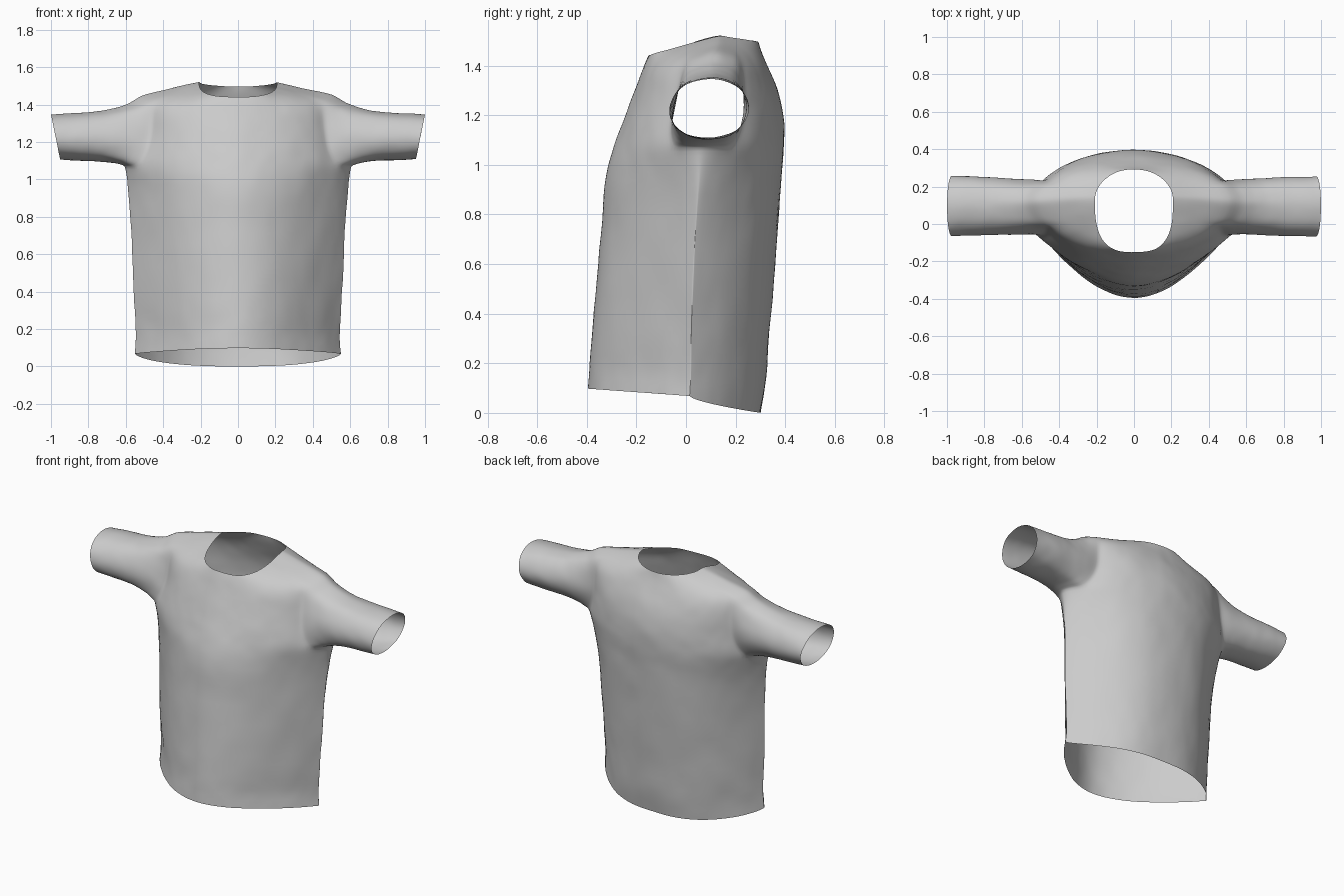
import bpy, bmesh, math

if "Cube" in bpy.data.objects:
    bpy.data.objects.remove(bpy.data.objects["Cube"])

N = 40
# body rings: half width, side y, side z, front y, front z, front roundness, back y, back z, back roundness
RINGS = [
    (.552, .015, .068, -.400, .098, 1.40, .302, .00, 1.7),
    (.540, .02, .16, -.390, .20, 1.40, .322, .13, 1.7),
    (.556, .02, .32, -.382, .34, 1.40, .336, .32, 1.7),
    (.565, .03, .60, -.360, .60, 1.45, .358, .60, 1.75),
    (.580, .045, .85, -.338, .83, 1.50, .379, .84, 1.8),
    (.594, .055, 1.0, -.327, .97, 1.60, .389, .98, 1.85),
    (.607, .06, 1.075, -.298, 1.06, 1.65, .398, 1.07, 1.9),
    (.555, .08, 1.15, -.274, 1.13, 1.75, .399, 1.15, 1.95),
    (.530, .10, 1.25, -.244, 1.21, 1.80, .392, 1.22, 2.0),
    (.525, .11, 1.37, -.212, 1.29, 1.80, .366, 1.31, 2.05),
    (.510, .12, 1.455, -.185, 1.36, 1.80, .330, 1.39, 2.1),
    (.350, .13, 1.493, -.165, 1.41, 2.10, .305, 1.45, 2.0),
    (.210, .13, 1.525, -.150, 1.44, 2.90, .292, 1.495, 2.0),
]
LENS = [1, 1, 1, 1, .9, .6, .3]       # how far each low ring has sharp side seams
HOLE = {6: 3, 7: 3, 8: 3, 9: 3}       # armhole half width in columns, per row
CY, CZ = .095, 1.226                  # sleeve axis


def ring_point(i, j):
    w, ys, zs, yf, zf, nf, yb, zb, nb = RINGS[i]
    a = 2 * math.pi * j / N
    c, s = math.cos(a), math.sin(a)
    y1, z1, n, p = (yb, zb, nb, 2.6) if s > 0 else (yf, zf, nf, 1.85)
    t = LENS[i] if i < len(LENS) else 0
    f = (1 - t) * abs(s) ** (2 / n) + t * (1 - abs(c) ** p)
    u = (1 - t) * abs(c) ** (2 / n) + t * abs(c)
    fz = f ** .65 if s > 0 and i < 2 else f
    return math.copysign(u, c) * w, ys + (y1 - ys) * f, zs + (z1 - zs) * fz


def in_hole(row, j):
    d = (j + .5) % (N / 2)
    return min(d, N / 2 - d) < HOLE.get(row, 0)


# body with open armholes
bm = bmesh.new()
crease = bm.edges.layers.float.new("crease_edge")
rows = [[bm.verts.new(ring_point(i, j)) for j in range(N)] for i in range(len(RINGS))]
for i in range(len(rows) - 1):
    for j in range(N):
        if not in_hole(i, j):
            k = (j + 1) % N
            bm.faces.new((rows[i][j], rows[i][k], rows[i + 1][k], rows[i + 1][j]))
# side seams
for i in range(5):
    for j in (0, N // 2):
        bm.edges.get((rows[i][j], rows[i + 1][j]))[crease] = .8
bmesh.ops.delete(bm, geom=[v for v in bm.verts if not v.link_faces], context='VERTS')

# sleeves extruded from the armhole edges to the cuffs
edges = [e for e in bm.edges if e.is_boundary
         and all(abs(v.co.x) > .3 and v.co.z > .9 for v in e.verts)]
for e in edges:
    e[crease] = .4
STEPS = 7
for i in range(STEPS):
    geom = bmesh.ops.extrude_edge_only(bm, edges=edges)['geom']
    edges = [g for g in geom if isinstance(g, bmesh.types.BMEdge)]
    for v in [g for g in geom if isinstance(g, bmesh.types.BMVert)]:
        a = math.atan2(v.co.z - CZ, v.co.y - CY)
        side = math.copysign(1, v.co.x)
        tx = side * (.975 + .025 * math.sin(a))
        ty, tz = CY + .164 * math.cos(a), CZ + .123 * math.sin(a)
        k = 1 if i == STEPS - 1 else .42
        v.co.x += (tx - v.co.x) / (STEPS - i)
        v.co.y += (ty - v.co.y) * k
        v.co.z += (tz - v.co.z) * k

bmesh.ops.recalc_face_normals(bm, faces=bm.faces)
for f in bm.faces:
    f.smooth = True
mesh = bpy.data.meshes.new("shirt")
bm.to_mesh(mesh)
bm.free()
shirt = bpy.data.objects.new("shirt", mesh)
bpy.context.collection.objects.link(shirt)

# smooth cloth with soft wrinkles
sub = shirt.modifiers.new("smooth", 'SUBSURF')
sub.levels = sub.render_levels = 2
tex = bpy.data.textures.new("wrinkles", 'CLOUDS')
tex.noise_scale = .25
disp = shirt.modifiers.new("wrinkles", 'DISPLACE')
disp.texture = tex
disp.strength = .012
disp.mid_level = .5
